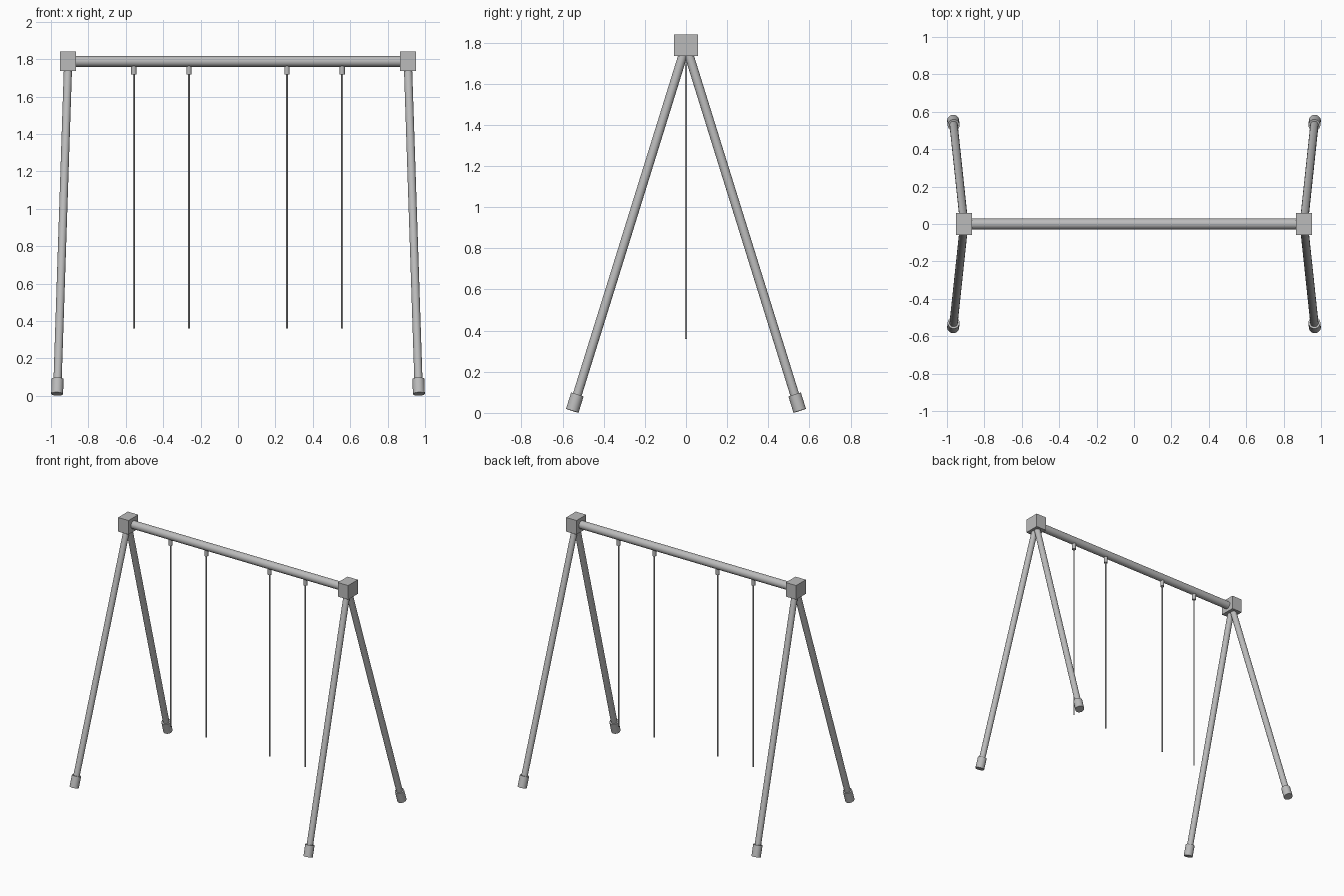
import bpy
import math
from mathutils import Vector

cube = bpy.data.objects.get("Cube")
if cube:
    bpy.data.objects.remove(cube, do_unlink=True)

metal = bpy.data.materials.new("grey_metal")
metal.use_nodes = True
metal.diffuse_color = (0.5, 0.5, 0.5, 1)
metal.node_tree.nodes["Principled BSDF"].inputs["Base Color"].default_value = (0.5, 0.5, 0.5, 1)


def rod(name, start, end, radius, sides=24):
    """Smooth round bar between two points."""
    start, end = Vector(start), Vector(end)
    axis = end - start
    bpy.ops.mesh.primitive_cylinder_add(
        vertices=sides, radius=radius, depth=axis.length, location=(start + end) / 2)
    obj = bpy.context.object
    obj.rotation_euler = axis.to_track_quat("Z", "Y").to_euler()
    obj.name = name
    obj.data.materials.append(metal)
    bpy.ops.object.shade_smooth_by_angle(angle=math.radians(40))
    return obj


BEAM_Z = 1.788
BEAM_X = 0.908

# Top beam
rod("top_beam", (-BEAM_X, 0, BEAM_Z), (BEAM_X, 0, BEAM_Z), 0.029)

for side, sx in (("left", 1), ("right", -1)):
    # Corner block joining the beam and the legs
    apex = Vector((sx * BEAM_X, 0, BEAM_Z))
    bpy.ops.mesh.primitive_cube_add(size=1, location=apex)
    block = bpy.context.object
    block.name = f"{side}_corner_block"
    block.scale = (0.086, 0.115, 0.105)
    block.data.materials.append(metal)

    # Splayed legs with thicker feet
    for end, sy in (("front", -1), ("back", 1)):
        ground = Vector((sx * 0.967, sy * 0.553, 0.01))
        up = (apex - ground).normalized()
        rod(f"{side}_{end}_leg", apex, ground + up * 0.01, 0.022)
        rod(f"{side}_{end}_foot", ground, ground + up * 0.083, 0.032)

    # Hangers and ropes under the beam
    for place, x in (("inner", 0.262), ("outer", 0.557)):
        rod(f"{side}_{place}_hanger", (sx * x, 0, 1.775), (sx * x, 0, 1.718), 0.014, 16)
        rod(f"{side}_{place}_rope", (sx * x, 0, 1.73), (sx * x, 0, 0.36), 0.005, 12)
